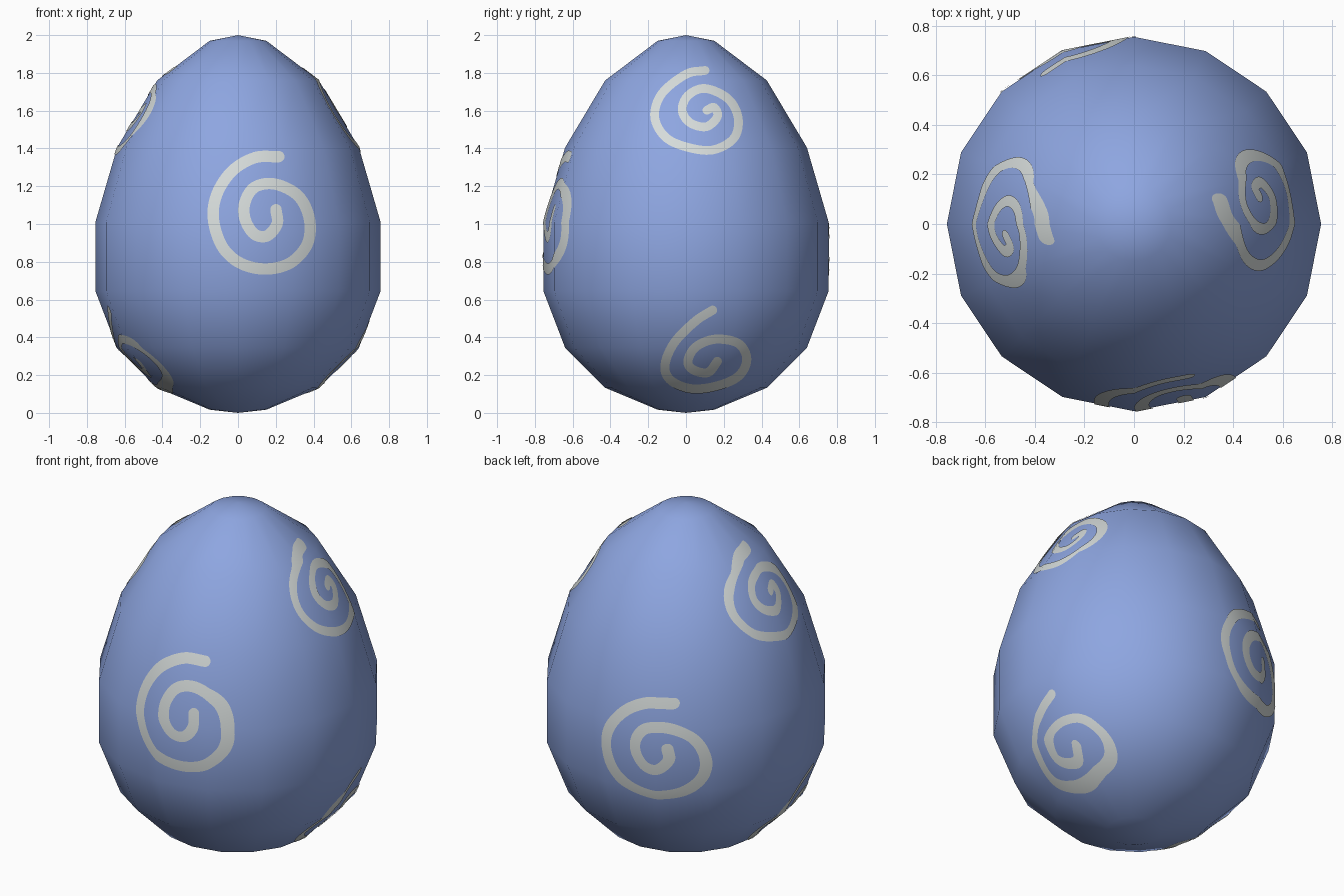
import bpy, math
from mathutils import Vector, Matrix
from mathutils.bvhtree import BVHTree
from mathutils.interpolate import poly_3d_calc

if "Cube" in bpy.data.objects:
    bpy.data.objects.remove(bpy.data.objects["Cube"])


def material(name, rgb):
    m = bpy.data.materials.new(name)
    m.diffuse_color = (*rgb, 1)
    m.use_nodes = True
    m.node_tree.nodes["Principled BSDF"].inputs["Base Color"].default_value = m.diffuse_color
    return m


def make_object(name, verts, faces, mat):
    me = bpy.data.meshes.new(name)
    me.from_pydata(verts, [], faces)
    me.materials.append(mat)
    me.polygons.foreach_set("use_smooth", [True] * len(me.polygons))
    me.update()
    ob = bpy.data.objects.new(name, me)
    bpy.context.collection.objects.link(ob)
    return ob


blue = material("shell blue", (0.27, 0.38, 0.75))
cream = material("spiral pale grey", (0.67, 0.71, 0.70))

# Egg shell: 16-sided lathe of a low-poly profile, closed with points
SIDES = 16
PROFILE = [(0.15, 0.017), (0.428, 0.133), (0.64, 0.345), (0.755, 0.645),
           (0.755, 1.01), (0.64, 1.405), (0.428, 1.76), (0.15, 1.97)]
verts = [Vector((r * math.cos(i * math.tau / SIDES), r * math.sin(i * math.tau / SIDES), z))
         for r, z in PROFILE for i in range(SIDES)]
faces = []
for k in range(len(PROFILE) - 1):
    for i in range(SIDES):
        j = (i + 1) % SIDES
        faces.append((k * SIDES + i, k * SIDES + j, (k + 1) * SIDES + j, (k + 1) * SIDES + i))
bottom, top = len(verts), len(verts) + 1
last = (len(PROFILE) - 1) * SIDES
verts += [Vector((0, 0, 0)), Vector((0, 0, 2))]
for i in range(SIDES):
    j = (i + 1) % SIDES
    faces.append((j, i, bottom))
    faces.append((last + i, last + j, top))
egg = make_object("egg_shell", verts, faces, blue)
normals = [v.normal.copy() for v in egg.data.vertices]
tree = BVHTree.FromPolygons(verts, faces)


def smooth_path(pts, n=8):
    """Catmull-Rom curve through 2D points."""
    p = [Vector(q) for q in pts]
    p = [2 * p[0] - p[1]] + p + [2 * p[-1] - p[-2]]
    out = []
    for a, b, c, d in zip(p, p[1:], p[2:], p[3:]):
        for s in range(n):
            t = s / n
            out.append(0.5 * (2 * b + (c - a) * t + (2 * a - 5 * b + 4 * c - d) * t * t
                              + (3 * b - a - 3 * c + d) * t ** 3))
    return out + [p[-2]]


def spiral(name, pts, angle, width, sx=1.0, sz=1.0, z_mid=0.0, z_new=0.0):
    """Thin painted ribbon projected onto the shell, seen from the given direction."""
    path = smooth_path([(x * sx, z_new + (z - z_mid) * sz) for x, z in pts])
    h = width / 2
    rows = []
    for i, c in enumerate(path):
        d = (path[min(i + 1, len(path) - 1)] - path[max(i - 1, 0)]).normalized()
        rows.append((c, d, h))
    # rounded ends
    cap = [math.radians(a) for a in (20, 40, 60, 75, 87)]
    c, d, _ = rows[0]
    head = [(c - d * h * math.sin(a), d, h * math.cos(a)) for a in reversed(cap)]
    c, d, _ = rows[-1]
    tail = [(c + d * h * math.sin(a), d, h * math.cos(a)) for a in cap]
    rows = head + rows + tail

    rot = Matrix.Rotation(math.radians(angle), 3, 'Z')
    ray = rot @ Vector((-1, 0, 0))
    vs, ns, fs, across = [], [], [], 4
    for c, d, w in rows:
        for k in range(across + 1):
            q = c + Vector((d.y, -d.x)) * w * (2 * k / across - 1)
            loc, face_n, idx, _ = tree.ray_cast(rot @ Vector((3, q.x, q.y)), ray)
            f = faces[idx]
            wts = poly_3d_calc([verts[v] for v in f], loc)
            n = sum((normals[v] * t for v, t in zip(f, wts)), Vector()).normalized()
            vs.append(loc + n * 0.004)
            ns.append(n)
    s = across + 1
    for r in range(len(rows) - 1):
        for k in range(across):
            a = r * s + k
            fs.append((a, a + 1, a + s + 1, a + s))
    # face outwards
    a, b, e, _ = fs[len(fs) // 2]
    if (vs[b] - vs[a]).cross(vs[e] - vs[a]).dot(ns[a]) < 0:
        fs = [f[::-1] for f in fs]
    ob = make_object(name, vs, fs, cream)
    ob.data.normals_split_custom_set_from_vertices(ns)


# Spiral centre lines (sideways, height), from outer tail to inner end
MIDDLE = [(.215, 1.355), (.09, 1.35), (-.03, 1.28), (-.11, 1.16), (-.13, 1.03), (-.085, .884),
          (.01, .794), (.143, .762), (.275, .794), (.365, .894), (.376, 1.026), (.317, 1.148),
          (.196, 1.21), (.09, 1.195), (.037, 1.116), (.037, 1.026), (.085, .947), (.153, .937),
          (.206, 1.0), (.2, 1.075)]
UPPER = [(.10, 1.81), (0, 1.79), (-.127, 1.688), (-.165, 1.566), (-.11, 1.46), (0, 1.407),
         (.138, 1.39), (.25, 1.45), (.275, 1.556), (.222, 1.66), (.10, 1.715), (.01, 1.677),
         (-.02, 1.6), (.02, 1.535), (.106, 1.513), (.165, 1.566), (.148, 1.615), (.11, 1.6)]
LOWER = [(.14, .545), (.05, .487), (-.06, .376), (-.11, .26), (-.085, .18), (.02, .132),
         (.153, .143), (.275, .196), (.32, .286), (.275, .37), (.153, .392), (.05, .35),
         (.01, .275), (.04, .23), (.116, .217), (.165, .275)]

spiral("front_spiral", MIDDLE, -90, 0.06)
spiral("back_spiral", MIDDLE, 101, 0.06, 1.05, 0.89, 1.05, 0.87)
spiral("upper_right_spiral", UPPER, 0, 0.046)
spiral("upper_left_spiral", UPPER, 172, 0.046, 1.08)
spiral("lower_right_spiral", LOWER, 0, 0.048)
spiral("lower_left_spiral", LOWER, 185, 0.048)
